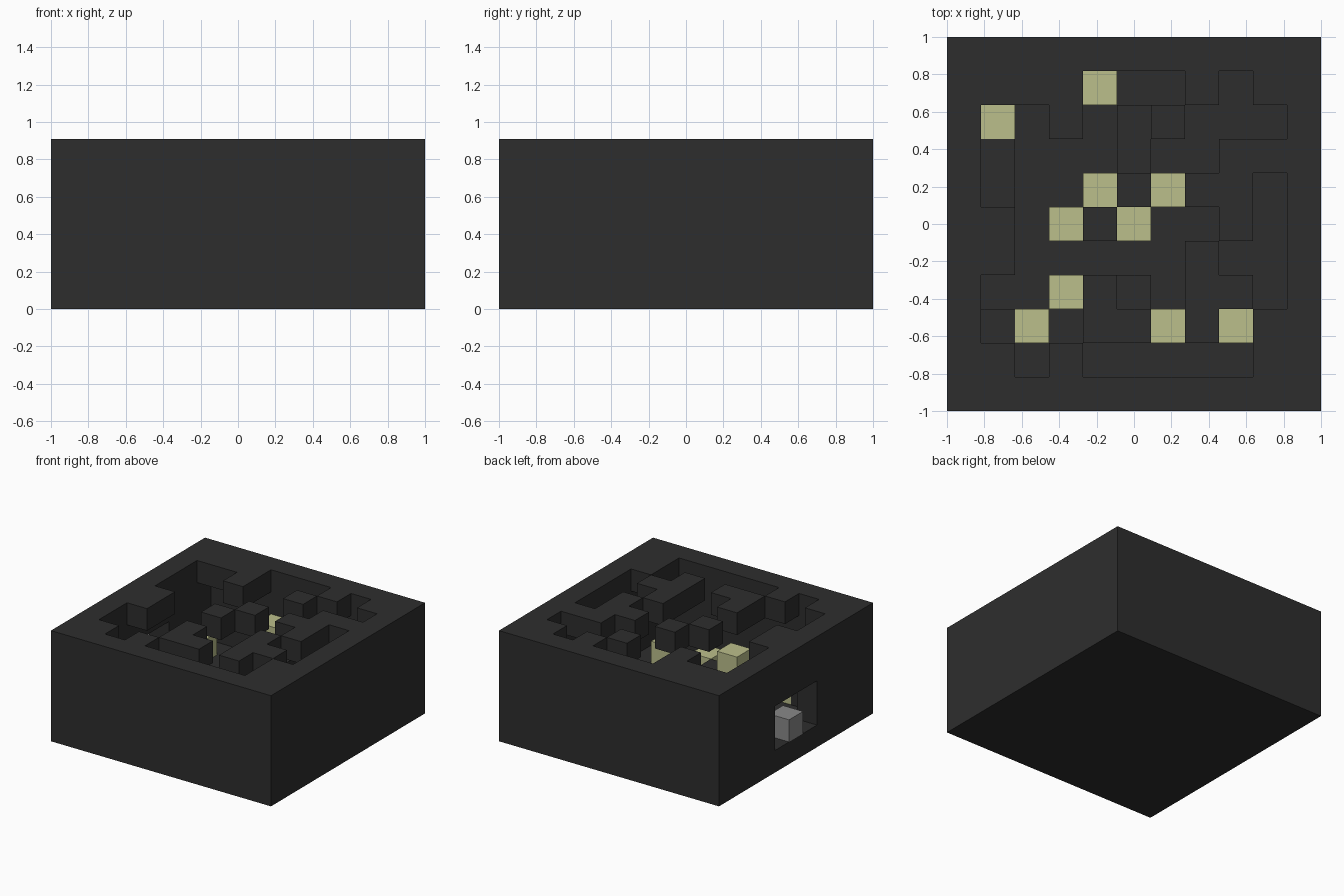
import bpy, bmesh
from mathutils import Vector

N, LAYERS = 11, 5
U = 2 / N

old = bpy.data.objects.get("Cube")
if old:
    bpy.data.objects.remove(old, do_unlink=True)


def material(name, rgb):
    m = bpy.data.materials.new(name)
    m.use_nodes = True
    m.diffuse_color = (*rgb, 1)
    bsdf = next(n for n in m.node_tree.nodes if n.type == 'BSDF_PRINCIPLED')
    bsdf.inputs["Base Color"].default_value = (*rgb, 1)
    bsdf.inputs["Roughness"].default_value = 0.9
    return m


dark = material("dark stone", (0.027, 0.027, 0.027))
glow = material("pale yellow", (0.50, 0.52, 0.26))
grey = material("grey", (0.25, 0.25, 0.25))

# Roof plan seen from above, back row first: '#' is stone, '.' is a hole
ROOF = [
    "###########",
    "####...#.##",
    "#..#..#...#",
    "#.......###",
    "#....#.##.#",
    "##..#...#.#",
    "##.....#..#",
    "#...#..##.#",
    "#...##.#.##",
    "##.#.....##",
    "###########",
]
roof = {(c, r, LAYERS - 1) for r, row in enumerate(ROOF)
        for c, ch in enumerate(row) if ch == "#"}

# Floor slab and outer walls, with a doorway through the right-hand wall
floor = {(c, r, 0) for c in range(N) for r in range(N)}
door = {(0, r, k) for r in (4, 5, 6) for k in (1, 2)}
walls = {(c, r, k) for c in range(N) for r in range(N) for k in (1, 2, 3)
         if c in (0, N - 1) or r in (0, N - 1)} - door

# Glowing blocks on the floor, plus two raised on stone
low = [(1, 2), (4, 4), (6, 4), (3, 5), (5, 5), (3, 7), (2, 8), (6, 8), (8, 8)]
high = [(4, 1), (4, 7)]
lamps = {(c, r, 1) for c, r in low} | {(c, r, 2) for c, r in high}

# Low stone steps inside the chamber
steps = {(c, r, 1) for c, r in high + [(1, 3), (1, 4), (5, 2), (5, 3), (1, 8), (5, 7)]}

door_block = {(0, 5, 1)}
occupied = roof | floor | walls | lamps | steps | door_block

DIRS = [Vector(d) for d in ((1, 0, 0), (-1, 0, 0), (0, 1, 0), (0, -1, 0), (0, 0, 1), (0, 0, -1))]


def build(name, cells, mat):
    """Join grid blocks into one mesh, leaving out faces that touch another block."""
    bm = bmesh.new()
    for c, r, k in sorted(cells):
        centre = Vector((c + 0.5 - N / 2, N / 2 - r - 0.5, k + 0.5))
        for d in DIRS:
            neighbour = (c + int(d.x), r - int(d.y), k + int(d.z))
            if neighbour in occupied:
                continue
            a = Vector((d.y, d.z, d.x))
            b = d.cross(a)
            mid = centre + d / 2
            bm.faces.new([bm.verts.new((mid + (a * s + b * t) / 2) * U)
                          for s, t in ((-1, -1), (1, -1), (1, 1), (-1, 1))])
    bmesh.ops.remove_doubles(bm, verts=bm.verts, dist=U / 100)
    bmesh.ops.dissolve_limit(bm, angle_limit=0.01, verts=bm.verts, edges=bm.edges)
    mesh = bpy.data.meshes.new(name)
    bm.to_mesh(mesh)
    bm.free()
    mesh.materials.append(mat)
    ob = bpy.data.objects.new(name, mesh)
    bpy.context.collection.objects.link(ob)


build("floor_slab", floor, dark)
build("outer_walls", walls, dark)
build("pierced_roof", roof, dark)
build("inner_steps", steps, dark)
build("glowing_blocks", lamps, glow)
build("doorway_block", door_block, grey)
